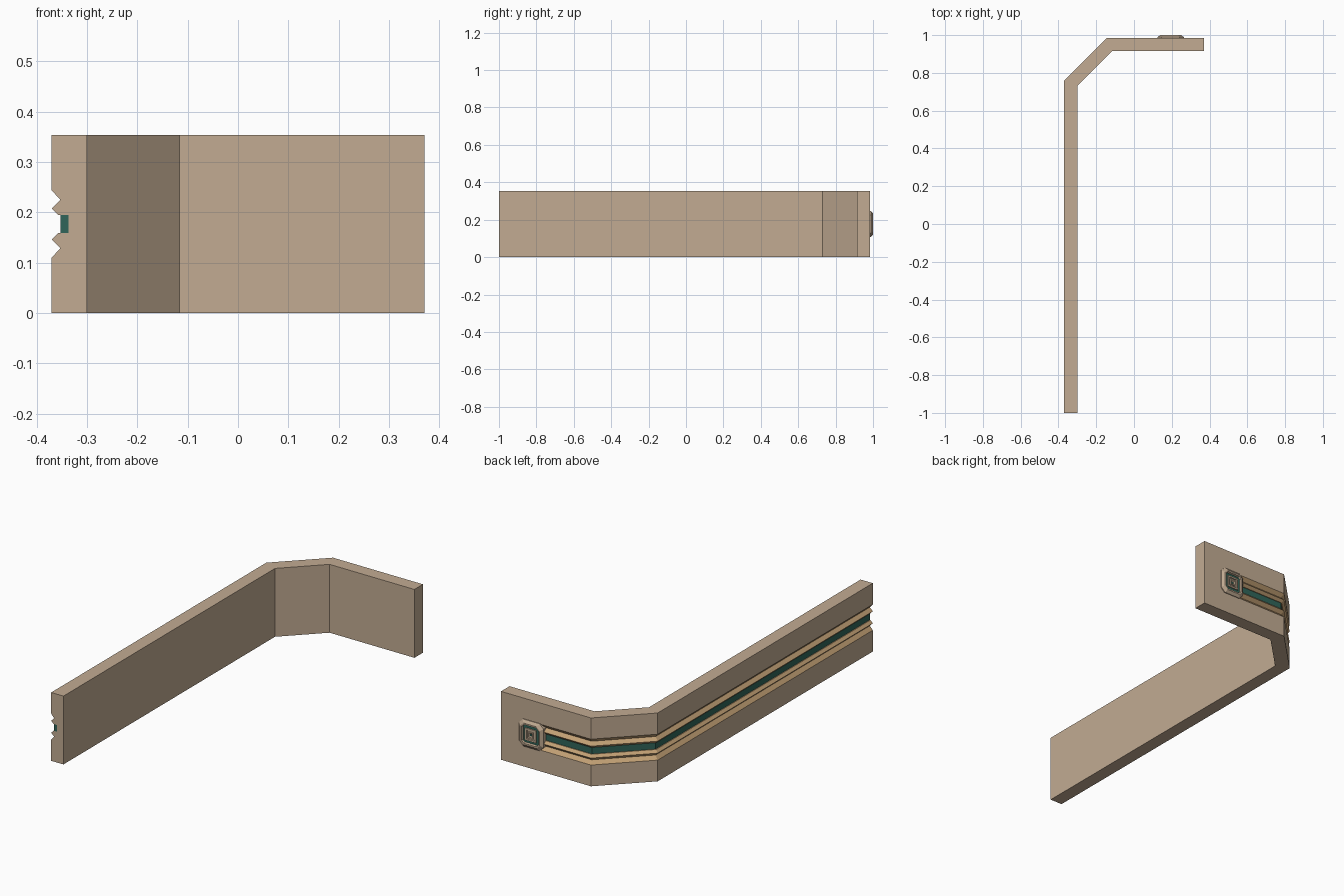
import bpy, bmesh, math

if "Cube" in bpy.data.objects:
    bpy.data.objects.remove(bpy.data.objects["Cube"])

H, T, MID = 0.354, 0.07, 0.177      # wall height, thickness, groove centre height
CX, CHAN = 0.194, 0.033             # bracket centre x, channel depth


def material(name, rgb):
    m = bpy.data.materials.new(name)
    m.diffuse_color = (*rgb, 1)
    m.use_nodes = True
    m.node_tree.nodes["Principled BSDF"].inputs["Base Color"].default_value = m.diffuse_color
    return m


SAND = material("sand", (0.54, 0.41, 0.29))
TRIM = material("trim", (0.55, 0.36, 0.18))
TEAL = material("teal", (0.03, 0.13, 0.10))

# Outer path of the wall, with the direction a point moves per unit of depth
K = math.tan(math.radians(22.5))
PATH = [((-0.37, -1.0), (1, 0)), ((-0.37, 0.76), (1, -K)),
        ((-0.145, 0.985), (K, -1)), ((CX, 0.985), (0, -1))]
END = ((0.37, 0.985), (0, -1))


def finish(name, bm, mats, tidy=True):
    bmesh.ops.remove_doubles(bm, verts=bm.verts[:], dist=1e-5)
    if tidy:
        bmesh.ops.dissolve_degenerate(bm, dist=1e-5, edges=bm.edges[:])
    bmesh.ops.recalc_face_normals(bm, faces=bm.faces[:])
    me = bpy.data.meshes.new(name)
    bm.to_mesh(me)
    bm.free()
    for m in mats:
        me.materials.append(m)
    ob = bpy.data.objects.new(name, me)
    bpy.context.collection.objects.link(ob)
    return ob


def loft(bm, rings, slot=lambda i, j: 0):
    """Skin closed rings of points and cap both ends."""
    vs = [[bm.verts.new(p) for p in r] for r in rings]
    n = len(vs[0])
    for i in range(len(vs) - 1):
        for j in range(n):
            k = (j + 1) % n
            f = bm.faces.new((vs[i][j], vs[i][k], vs[i + 1][k], vs[i + 1][j]))
            f.material_index = slot(i, j)
    bm.faces.new(vs[0])
    bm.faces.new(vs[-1])


def section(station, profile, flat=False):
    (x, y), (dx, dy) = station
    out = []
    for d, z in profile:
        if flat and d < T:
            d = 0
        out.append((x + dx * d, y + dy * d, z))
    return out


# Wall with ridged groove; the groove stops beneath the bracket
half = [(0, 0.067), (0.017, 0.048), (0, 0.031), (0.013, 0.0175),
        (CHAN, 0.0175)]
profile = ([(T, 0), (0, 0)] + [(d, MID - h) for d, h in half]
           + [(d, MID + h) for d, h in reversed(half)] + [(0, H), (T, H)])
rings = [section(s, profile) for s in PATH]
rings += [section(PATH[-1], profile, True), section(END, profile, True)]
bm = bmesh.new()
loft(bm, rings, lambda i, j: 1 if i < 4 and 2 <= j <= 10 else 0)
finish("wall", bm, [SAND, TRIM])

# Inlaid strip running along the channel
strip = [(CHAN, MID - 0.0175), (0.017, MID - 0.0175),
         (0.017, MID + 0.0175), (CHAN, MID + 0.0175)]
bm = bmesh.new()
loft(bm, [section(s, strip) for s in PATH])
finish("inlaid_strip", bm, [TEAL])


def ring(s, c, y):
    """Square of half size s with corners cut by c, facing the back."""
    a = s - c
    pts = [(s, -a), (s, a), (a, s), (-a, s), (-s, a), (-s, -a), (-a, -s), (a, -s)]
    if c == 0:
        pts = [(s, -s), (s, s), (-s, s), (-s, -s)]
    return [(CX + u, y, MID + v) for u, v in pts]


def stack(name, mat, steps):
    bm = bmesh.new()
    loft(bm, [ring(*s) for s in steps])
    finish(name, bm, [mat])


# Bracket at the groove end: chamfered frame, teal plate, stepped centre
stack("bracket_frame", SAND, [(0.07, 0.022, 0.962), (0.07, 0.022, 0.989),
                              (0.056, 0.018, 1.0), (0.048, 0.012, 1.0),
                              (0.045, 0.010, 0.988)])
stack("bracket_plate", TEAL, [(0.044, 0, 0.98), (0.044, 0, 0.991)])
stack("bracket_centre", SAND, [(0.032, 0, 0.985), (0.032, 0, 0.997),
                               (0.023, 0, 0.997), (0.021, 0, 0.992),
                               (0.016, 0, 0.992), (0.014, 0, 0.996),
                               (0.011, 0, 0.996), (0.004, 0, 0.990)])
